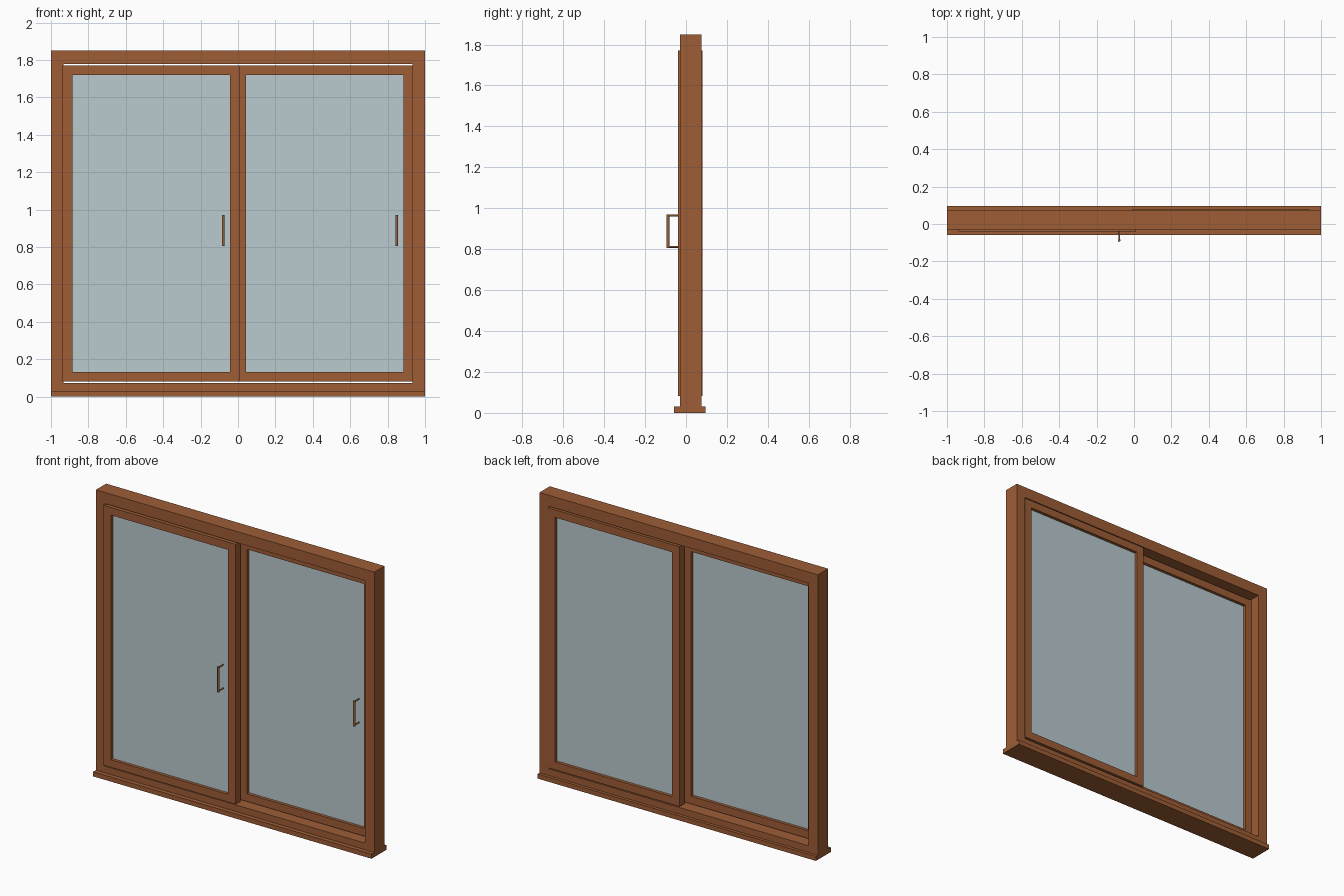
import bpy, bmesh
from mathutils import Vector

if "Cube" in bpy.data.objects:
    bpy.data.objects.remove(bpy.data.objects["Cube"])


def material(name, rgb):
    m = bpy.data.materials.new(name)
    lin = [((c / 255 + 0.055) / 1.055) ** 2.4 for c in rgb]
    m.diffuse_color = (*lin, 1)
    m.use_nodes = True
    m.node_tree.nodes["Principled BSDF"].inputs["Base Color"].default_value = m.diffuse_color
    return m


wood = material("brown_wood", (157, 93, 53))
glass = material("pale_glass", (186, 202, 207))
bronze = material("bronze", (152, 98, 58))


def finish(name, bm, mat):
    me = bpy.data.meshes.new(name)
    bm.to_mesh(me)
    bm.free()
    me.materials.append(mat)
    ob = bpy.data.objects.new(name, me)
    bpy.context.collection.objects.link(ob)
    return ob


def box(name, x, y, z, mat):
    """Box from (min, max) pairs."""
    bm = bmesh.new()
    bmesh.ops.create_cube(bm, size=1)
    for v in bm.verts:
        v.co = [(a + b) / 2 + c * (b - a) for (a, b), c in zip((x, y, z), v.co)]
    return finish(name, bm, mat)


def rod(name, a, b, r, mat):
    """Round bar between two points."""
    a, b = Vector(a), Vector(b)
    bm = bmesh.new()
    bmesh.ops.create_cone(bm, cap_ends=True, segments=12, radius1=r, radius2=r,
                          depth=(b - a).length)
    rot = (b - a).to_track_quat('Z', 'Y')
    for v in bm.verts:
        v.co = rot @ v.co + (a + b) / 2
    for f in bm.faces:
        f.smooth = len(f.verts) == 4
    for e in bm.edges:
        e.smooth = all(f.smooth for f in e.link_faces)
    return finish(name, bm, mat)


# Outer frame
FY = (-0.03, 0.075)
J = 0.933
box("sill", (-1, 1), (-0.058, 0.095), (0, 0.03), wood)
box("left_jamb", (-1, -J), FY, (0.03, 1.85), wood)
box("right_jamb", (J, 1), FY, (0.03, 1.85), wood)
box("head", (-J, J), FY, (1.778, 1.85), wood)
box("bottom_rail", (-J, J), FY, (0.03, 0.073), wood)


# Sliding sashes, each with a pane and a pull handle
def sash(side, x0, x1, y0, hx):
    w, z0, z1 = 0.053, 0.082, 1.77
    y = (y0, y0 + 0.05)
    box(side + "_sash_outer_stile", (x0, x0 + w), y, (z0, z1), wood)
    box(side + "_sash_inner_stile", (x1 - w, x1), y, (z0, z1), wood)
    inner = (x0 + w, x1 - w)
    box(side + "_sash_bottom_rail", inner, y, (z0, z0 + 0.05), wood)
    box(side + "_sash_top_rail", inner, y, (z1 - 0.05, z1), wood)
    box(side + "_glass", inner, (y0 + 0.02, y0 + 0.03), (z0 + 0.05, z1 - 0.05), glass)
    hy = y0 - 0.048
    rod(side + "_handle_grip", (hx, hy, 0.805), (hx, hy, 0.97), 0.007, bronze)
    for part, z in (("lower", 0.811), ("upper", 0.964)):
        rod(f"{side}_handle_{part}_post", (hx, hy, z), (hx, y0, z), 0.005, bronze)


sash("left", -0.938, 0.01, -0.04, -0.079)
sash("right", -0.01, 0.938, 0.03, 0.848)
